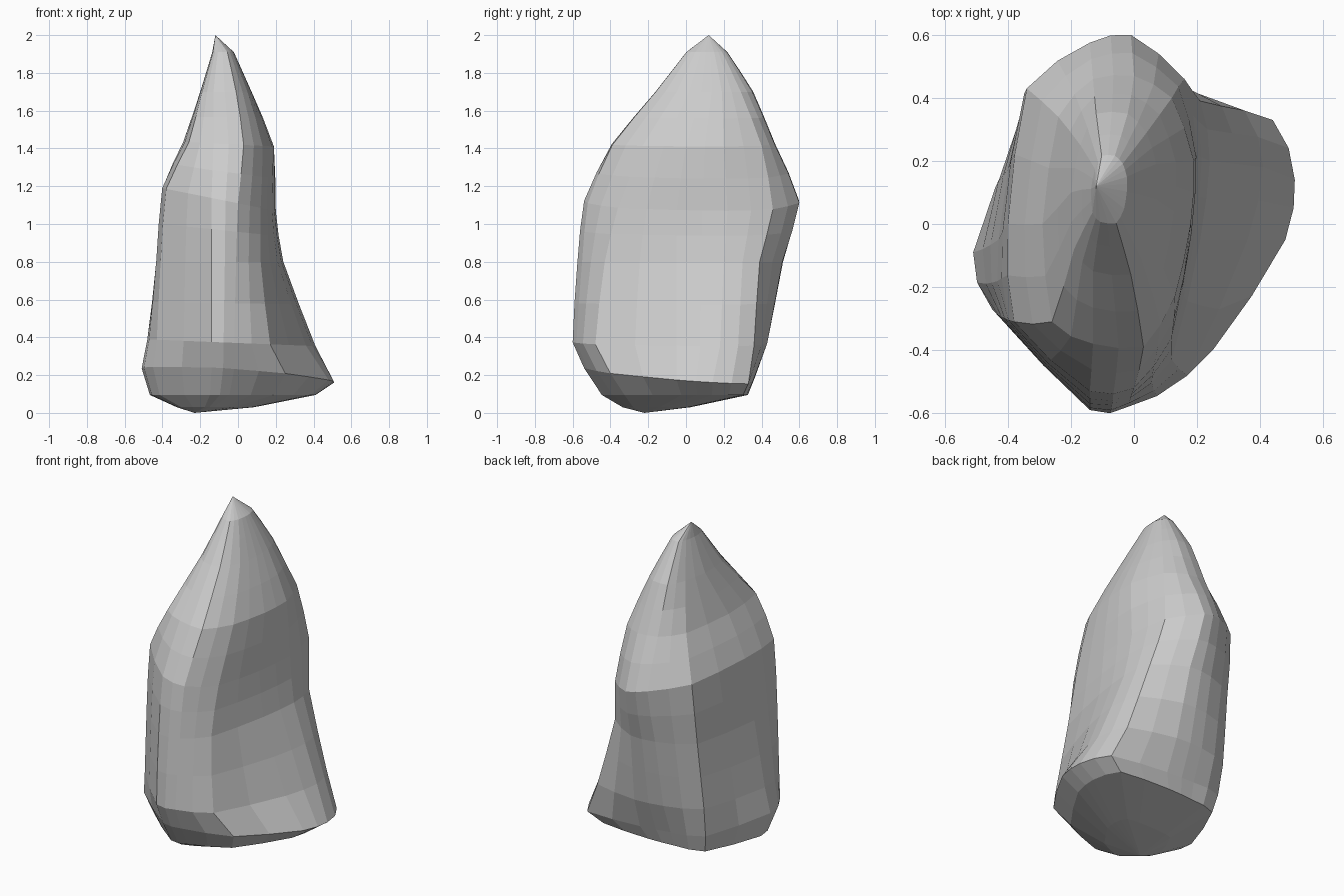
import bpy, bmesh
from mathutils import Vector

if "Cube" in bpy.data.objects:
    bpy.data.objects.remove(bpy.data.objects["Cube"])

# Height, sideways tilt, and outline of the rock, anticlockwise from the front ridge
SECTIONS = [
    (0.20, .06, [(-.14, -.53), (-.02, -.52), (.25, -.40), (.48, -.05), (.51, .14), (.44, .33),
                 (.06, .36), (-.14, .35), (-.35, .31), (-.51, -.09), (-.45, -.27)]),
    (0.37, .04, [(-.14, -.59), (-.02, -.58), (.17, -.48), (.36, -.05), (.41, .18), (.35, .36),
                 (.05, .43), (-.14, .42), (-.36, .34), (-.48, -.08), (-.43, -.29)]),
    (0.80, .00, [(-.14, -.57), (-.01, -.55), (.12, -.43), (.21, -.05), (.24, .20), (.21, .39),
                 (.02, .51), (-.14, .50), (-.35, .39), (-.43, -.05), (-.41, -.30)]),
    (1.11, .20, [(-.14, -.53), (0, -.52), (.12, -.36), (.18, -.05), (.20, .22), (.16, .46),
                 (-.01, .60), (-.14, .575), (-.34, .43), (-.40, 0), (-.38, -.31)]),
    (1.42, .05, [(-.13, -.38), (.03, -.39), (.13, -.23), (.18, 0), (.19, .20), (.12, .40),
                 (0, .47), (-.13, .46), (-.24, .34), (-.29, 0), (-.26, -.31)]),
    (1.70, .00, [(-.13, -.15), (-.01, -.16), (.05, -.05), (.07, .08), (.07, .19), (.04, .29),
                 (-.02, .35), (-.12, .35), (-.17, .25), (-.20, .10), (-.19, -.08)]),
]


def spline(a, b, c, d, t, pull=0.4):
    """Point between b and c, bowed gently by the neighbours a and d."""
    m0, m1 = (c - a) * pull, (d - b) * pull
    return (b * (2*t**3 - 3*t**2 + 1) + m0 * (t**3 - 2*t**2 + t)
            + c * (3*t**2 - 2*t**3) + m1 * (t**3 - t**2))


def round_ring(ring):
    """Add a bowed midpoint between every two corners of an outline."""
    n, out = len(ring), []
    for i in range(n):
        out += [ring[i], spline(ring[i-1], ring[i], ring[(i+1) % n], ring[(i+2) % n], 0.5, 0.3)]
    return out


def scaled(ring, centre, factor, z):
    return [Vector((centre[0] + (p.x - centre[0]) * factor,
                    centre[1] + (p.y - centre[1]) * factor, z)) for p in ring]


keys = [round_ring([Vector((x, y, z - tilt * x)) for x, y in pts]) for z, tilt, pts in SECTIONS]
for p in keys[0]:                       # the foot rim also drops towards the back
    p.z -= 0.06 * p.y
keys.append(scaled(keys[-1], (-.09, .12), 0.42, 1.91))

# Rounded underside rings, then the body
rings = [scaled(keys[0], (-.2, -.2), 0.4, 0.03), scaled(keys[0], (-.2, .13), 0.86, 0.095)]
for k in range(len(keys) - 1):
    a, b, c, d = keys[max(k-1, 0)], keys[k], keys[k+1], keys[min(k+2, len(keys)-1)]
    rings.append(b)
    if k:
        rings.append([spline(*q, 0.5, 0.25) for q in zip(a, b, c, d)])
rings.append(keys[-1])

# Skin the rings and close the tip and the foot
bm = bmesh.new()
loops = [[bm.verts.new(p) for p in r] for r in rings]
n = len(loops[0])
tip, foot = bm.verts.new((-.12, .12, 2)), bm.verts.new((-.23, -.22, 0))
for i in range(n):
    j = (i + 1) % n
    for lo, hi in zip(loops, loops[1:]):
        bm.faces.new((lo[i], lo[j], hi[j], hi[i]))
    bm.faces.new((loops[-1][i], loops[-1][j], tip))
    bm.faces.new((loops[0][j], loops[0][i], foot))
bmesh.ops.recalc_face_normals(bm, faces=bm.faces)
mesh = bpy.data.meshes.new("rock")
bm.to_mesh(mesh)
bm.free()
bpy.context.collection.objects.link(bpy.data.objects.new("rock", mesh))
